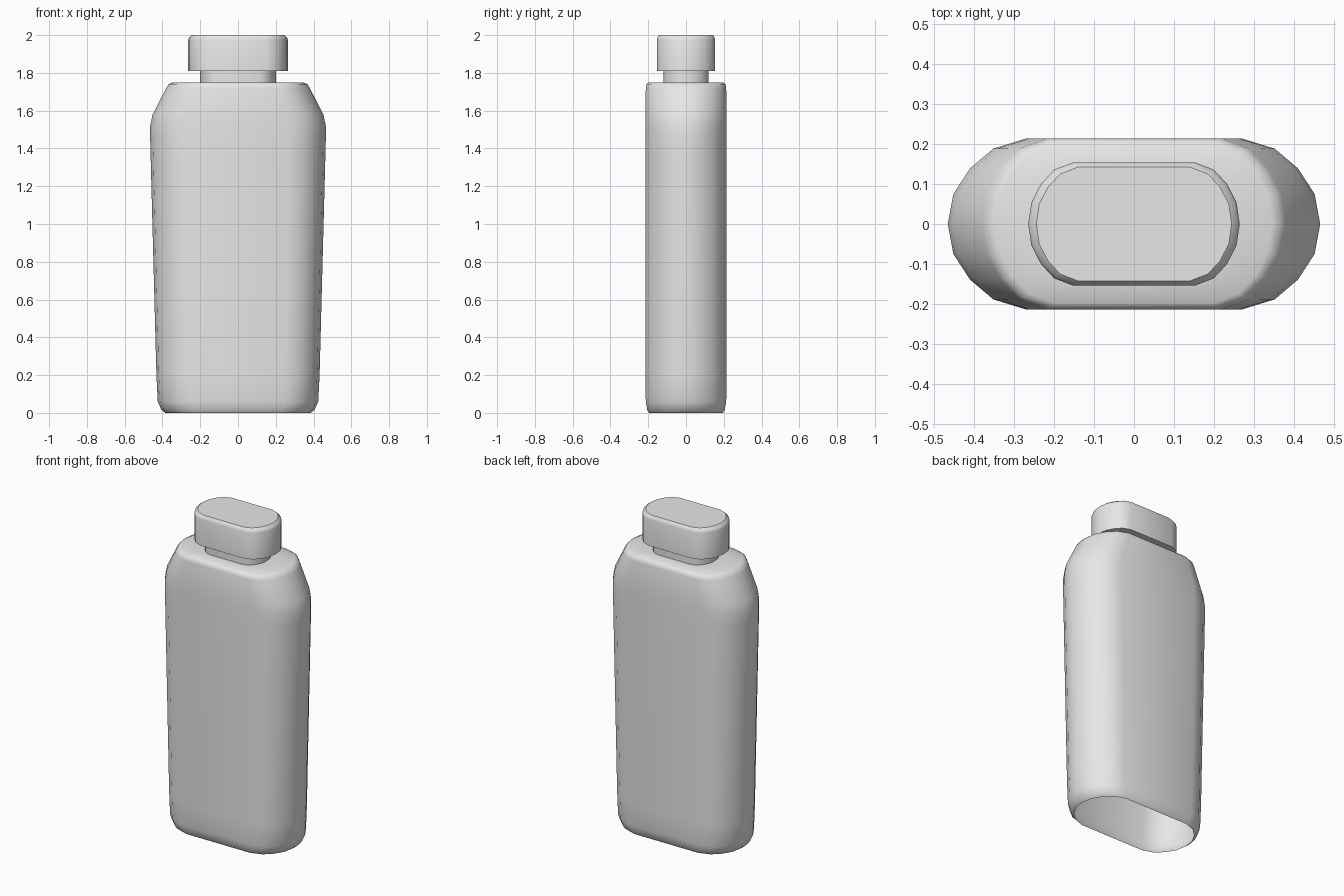
import bpy, bmesh, math

cube = bpy.data.objects.get("Cube")
if cube:
    bpy.data.objects.remove(cube, do_unlink=True)

grey = bpy.data.materials.new("light_grey")
grey.use_nodes = True
grey.diffuse_color = (0.8, 0.8, 0.8, 1)
grey.node_tree.nodes["Principled BSDF"].inputs["Base Color"].default_value = (0.8, 0.8, 0.8, 1)

# Rounded-oblong section with unit half sizes, mirrored from one quarter
quarter = [(1, 0), (0.97, 0.35), (0.88, 0.65), (0.755, 0.88), (0.575, 1)]
right_half = [(x, -y) for x, y in quarter[:0:-1]] + quarter
section = right_half + [(-x, -y) for x, y in right_half]


def loft(name, profile, close_top, smooth_angle):
    """Stack scaled sections; each profile row is half width, half depth, height."""
    bm = bmesh.new()
    rings = [[bm.verts.new((x * w, y * d, z)) for x, y in section] for w, d, z in profile]
    n = len(section)
    for low, high in zip(rings, rings[1:]):
        for i in range(n):
            j = (i + 1) % n
            bm.faces.new((low[i], low[j], high[j], high[i]))
    if close_top:
        bm.faces.new(rings[-1])
    mesh = bpy.data.meshes.new(name)
    bm.to_mesh(mesh)
    bm.free()
    mesh.materials.append(grey)
    obj = bpy.data.objects.new(name, mesh)
    bpy.context.collection.objects.link(obj)
    bpy.ops.object.select_all(action='DESELECT')
    obj.select_set(True)
    bpy.context.view_layer.objects.active = obj
    bpy.ops.object.shade_smooth_by_angle(angle=math.radians(smooth_angle))
    return obj


# Open-bottomed bottle with sloped shoulders
loft("bottle_body", [
    (0.385, 0.195, 0), (0.405, 0.205, 0.015), (0.425, 0.213, 0.06),
    (0.432, 0.214, 0.2), (0.465, 0.214, 1.45), (0.465, 0.214, 1.52),
    (0.452, 0.214, 1.58), (0.38, 0.213, 1.72), (0.368, 0.209, 1.74),
    (0.345, 0.198, 1.75), (0.2, 0.118, 1.75)], False, 60)

# Short neck between shoulder and cap
loft("neck", [(0.2, 0.118, 1.75), (0.2, 0.118, 1.81)], False, 30)

# Cap with a flat underside rim and chamfered top edge
loft("cap", [
    (0.2, 0.118, 1.81), (0.264, 0.154, 1.81), (0.264, 0.154, 1.975),
    (0.259, 0.151, 1.988), (0.244, 0.142, 2)], True, 35)
